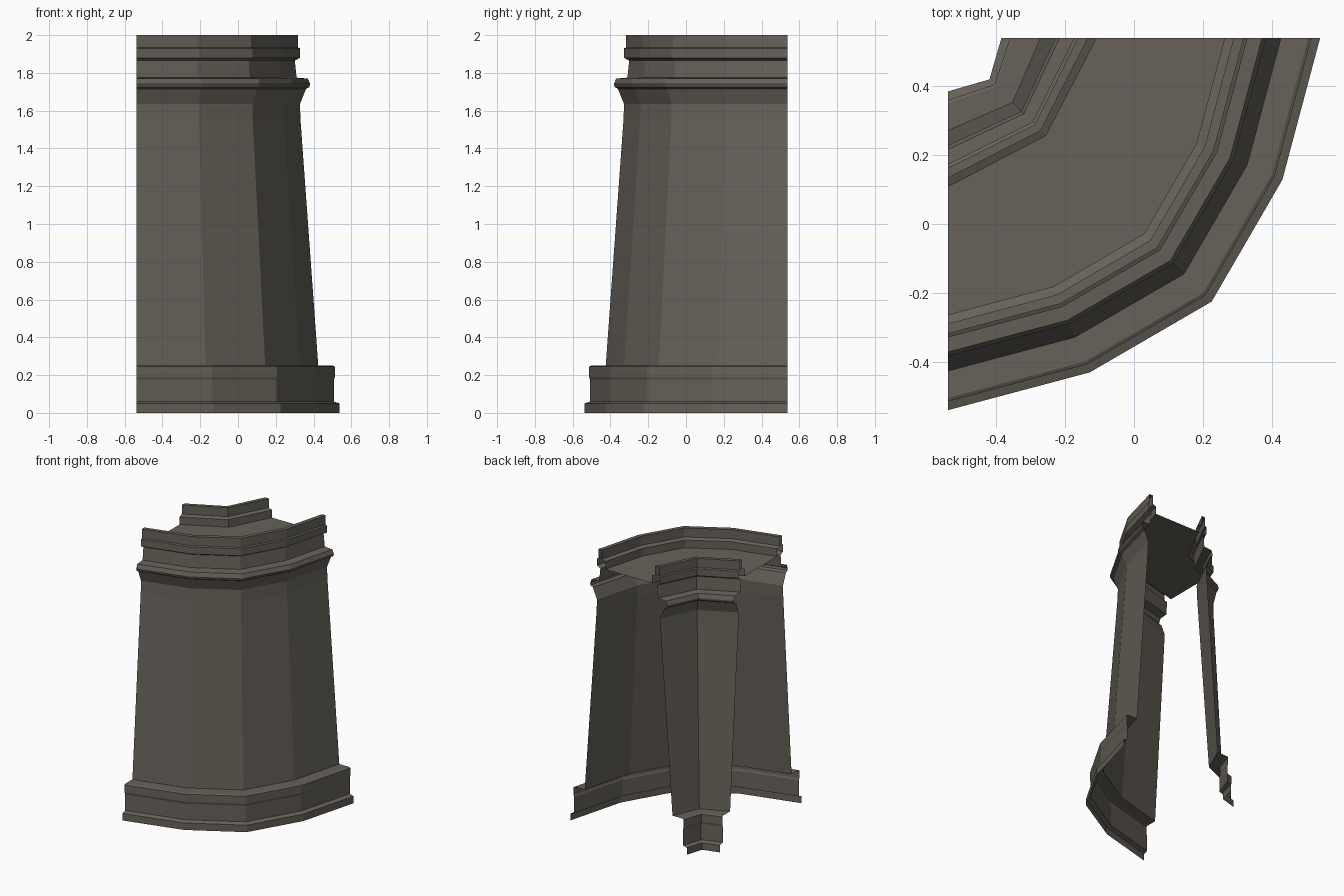
import bpy, math
from mathutils import Vector

if "Cube" in bpy.data.objects:
    bpy.data.objects.remove(bpy.data.objects["Cube"])

stone = bpy.data.materials.new("grey_brown_stone")
stone.diffuse_color = (0.135, 0.122, 0.102, 1)
stone.use_nodes = True
stone.node_tree.nodes["Principled BSDF"].inputs["Base Color"].default_value = stone.diffuse_color

CX, CY = -0.538, 0.538          # centre of the quarter turn
R_OUT, R_IN = 1.076, 0.155      # wall foot radii


def outer_ring(d, z):
    # slightly uneven four-segment arc
    r = R_OUT - d
    return [(CX + r * k * math.cos(math.radians(a)), CY + r * k * math.sin(math.radians(a)), z)
            for a, k in ((-90, 1), (-67, .976), (-45, 1.002), (-23, .976), (0, 1))]


def inner_ring(d, z):
    # two-segment arc with a corner on the diagonal
    r = R_IN + d
    c = (.17 + d * .836) * math.sqrt(.5)
    return [(CX, CY - r, z), (CX + c, CY - c, z), (CX + r, CY, z)]


def make(name, verts, faces):
    me = bpy.data.meshes.new(name)
    me.from_pydata(verts, [], faces)
    me.materials.append(stone)
    me.update()
    ob = bpy.data.objects.new(name, me)
    bpy.context.collection.objects.link(ob)
    return ob


def sweep(name, ring, profile, flip):
    rings = [ring(d, z) for d, z in profile]
    n = len(rings[0])
    verts = [p for r in rings for p in r]
    faces = []
    for i in range(len(rings) - 1):
        for j in range(n - 1):
            f = (i * n + j, i * n + j + 1, (i + 1) * n + j + 1, (i + 1) * n + j)
            faces.append(f[::-1] if flip else f)
    return make(name, verts, faces)


# profiles as (inset from foot, height), shared by both wall faces
PARTS = {
    "plinth": [(0, 0), (0, .05), (.03, .06), (.03, .175), (.025, .19), (.025, .245), (.035, .25), (.113, .25)],
    "shaft": [(.113, .25), (.207, 1.55), (.21, 1.635)],
    "cornice": [(.21, 1.635), (.178, 1.715), (.16, 1.725), (.156, 1.74), (.168, 1.77), (.228, 1.775), (.237, 1.865)],
    "parapet": [(.237, 1.865), (.21, 1.88), (.21, 1.93), (.221, 1.935), (.221, 2.0), (.25, 2.0),
                (.25, 1.935), (.276, 1.925), (.276, 1.87)],
}
for part, prof in PARTS.items():
    sweep("outer_" + part, outer_ring, prof, False)
    sweep("inner_" + part, inner_ring, prof, True)

# flat walkway between the two parapets
o, i = outer_ring(.276, 1.87), inner_ring(.276, 1.87)
make("walkway_floor", o + i, [(0, 1, 6, 5), (1, 2, 6), (2, 3, 6), (3, 4, 7, 6)])
